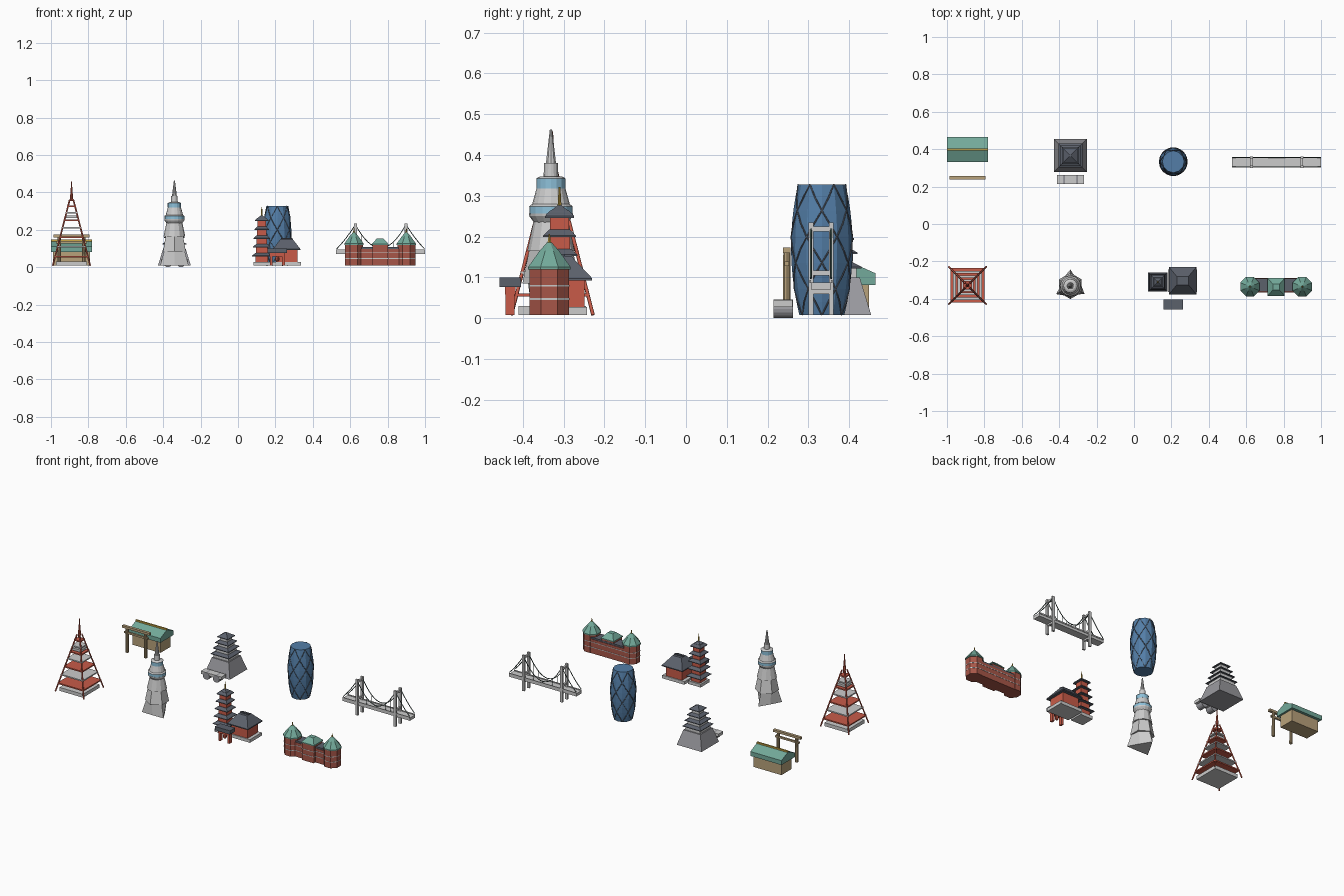
import bpy, bmesh, math
from mathutils import Vector

if "Cube" in bpy.data.objects:
    bpy.data.objects.remove(bpy.data.objects["Cube"])

MATS = {}
COLORS = dict(red=(0.78, 0.36, 0.29), brick=(0.65, 0.34, 0.29), white=(0.88, 0.88, 0.87),
              green=(0.45, 0.66, 0.60), tan=(0.72, 0.63, 0.48), gold=(0.80, 0.66, 0.28),
              dark=(0.36, 0.38, 0.42), stone=(0.60, 0.60, 0.62), glass=(0.33, 0.49, 0.65),
              sky=(0.55, 0.75, 0.85), cable=(0.30, 0.38, 0.36))
G = 0.008  # common foot level


def paint(ob, key):
    if key:
        if key not in MATS:
            m = bpy.data.materials.new(key + "_paint")
            m.diffuse_color = (*[c ** 2.2 for c in COLORS[key]], 1)
            m.use_nodes = True
            m.node_tree.nodes["Principled BSDF"].inputs["Base Color"].default_value = m.diffuse_color
            MATS[key] = m
        ob.data.materials.append(MATS[key])
    return ob


def make(name, bm, key):
    bmesh.ops.recalc_face_normals(bm, faces=bm.faces)
    me = bpy.data.meshes.new(name)
    bm.to_mesh(me)
    bm.free()
    ob = bpy.data.objects.new(name, me)
    bpy.context.collection.objects.link(ob)
    return paint(ob, key)


def skin(name, rings, key):
    """Join equal-length loops of points and cap both ends."""
    bm = bmesh.new()
    loops = [[bm.verts.new(p) for p in r] for r in rings]
    n = len(loops[0])
    for a, b in zip(loops, loops[1:]):
        for i in range(n):
            j = (i + 1) % n
            bm.faces.new((a[i], a[j], b[j], b[i]))
    bm.faces.new(loops[0])
    bm.faces.new(loops[-1])
    return make(name, bm, key)


def turned(name, x, y, prof, n, key=None, rot=0.0):
    """prof: list of (z, radius)"""
    return skin(name, [[(x + r * math.cos(rot + math.tau * i / n), y + r * math.sin(rot + math.tau * i / n), z)
                        for i in range(n)] for z, r in prof], key)


def stack(name, x, y, prof, key=None):
    """Rectangular loft. prof: list of (z, half_x, half_y)"""
    return skin(name, [[(x + sx * hx, y + sy * hy, z) for sx, sy in ((-1, -1), (1, -1), (1, 1), (-1, 1))]
                       for z, hx, hy in prof], key)


def box(name, x, y, z0, z1, hx, hy, key=None):
    return stack(name, x, y, [(z0, hx, hy), (z1, hx, hy)], key)


def tube(name, pts, r, key=None, res=1):
    cu = bpy.data.curves.new(name, 'CURVE')
    cu.dimensions = '3D'
    cu.bevel_depth, cu.bevel_resolution, cu.use_fill_caps = r, res, True
    sp = cu.splines.new('POLY')
    sp.points.add(len(pts) - 1)
    for p, q in zip(sp.points, pts):
        p.co = (*q, 1)
    ob = bpy.data.objects.new(name, cu)
    bpy.context.collection.objects.link(ob)
    return paint(ob, key)


# --- Lattice tower: plinth, four leaning legs, plates, mast
X, Y = -0.89, -0.328
box("lattice_plinth", X, Y, G, 0.03, 0.083, 0.083, "white")
leg_w = lambda z: 0.10 - 0.09 * (z - G) / 0.352
for sx in (-1, 1):
    for sy in (-1, 1):
        tube("lattice_leg", [(X + sx * leg_w(z), Y + sy * leg_w(z), z) for z in (G, 0.36)], 0.0045, "red")
for i, z in enumerate((0.057, 0.11, 0.16, 0.21, 0.252, 0.29, 0.325)):
    w = leg_w(z) + 0.004
    box("lattice_plate", X, Y, z - 0.004, z + 0.004, w, w, "white" if i % 2 else "red")
box("lattice_observatory", X, Y, 0.262, 0.276, 0.03, 0.03, "white")
turned("lattice_mast", X, Y, [(0.355, 0.010), (0.41, 0.005), (0.458, 0.002)], 8, "red")

# --- Tall round tower: three-sided foot blending to rings
X, Y = -0.34, -0.331
hexring = lambda z, ra, rb: [(X + r * math.cos(math.pi / 2 + i * math.pi / 3),
                             Y + r * math.sin(math.pi / 2 + i * math.pi / 3), z)
                            for i in range(6) for r in [rb if i % 2 else ra]]
skin("tower_foot", [hexring(G, 0.088, 0.046), hexring(0.085, 0.064, 0.056)], "white")
turned("tower_shaft_lower", X, Y, [(0.085, 0.070), (0.165, 0.054)], 6, "white", math.pi / 2)
turned("tower_shaft_upper", X, Y, [(0.165, 0.058), (0.245, 0.041)], 12, "white")
turned("tower_deck", X, Y, [(0.235, 0.042), (0.25, 0.053), (0.257, 0.054)], 16, "white")
turned("tower_deck_windows", X, Y, [(0.257, 0.053), (0.274, 0.053)], 16, "sky")
turned("tower_neck", X, Y, [(0.274, 0.054), (0.28, 0.046), (0.32, 0.035)], 16, "white")
turned("tower_gallery", X, Y, [(0.318, 0.036), (0.342, 0.036)], 16, "sky")
turned("tower_gallery_cap", X, Y, [(0.342, 0.037), (0.348, 0.026), (0.348, 0.018), (0.38, 0.017)], 16, "white")
turned("tower_spire", X, Y, [(0.38, 0.013), (0.463, 0.003)], 10, "white")

# --- Pagoda
X, Y = 0.127, -0.31
box("pagoda_plinth", X, Y, G, 0.028, 0.044, 0.044, "white")
for i in range(5):
    z, r, b = 0.028 + i * 0.047, 0.052 - 0.004 * i, 0.033 - 0.0025 * i
    box("pagoda_storey", X, Y, z, z + 0.034, b, b, "red")
    stack("pagoda_roof", X, Y, [(z + 0.03, r, r), (z + 0.034, r, r), (z + 0.048, b, b)], "dark")
stack("pagoda_cap", X, Y, [(0.255, 0.033, 0.033), (0.277, 0.004, 0.004)], "dark")
turned("pagoda_finial", X, Y, [(0.27, 0.005), (0.322, 0.002)], 8, "gold")

# --- Temple hall with flared hip roof
X, Y = 0.26, -0.303
box("hall_plinth", X, Y, G, 0.028, 0.078, 0.06, "white")
box("hall_walls", X, Y, 0.028, 0.098, 0.057, 0.054, "red")
stack("hall_roof", X, Y, [(0.092, 0.073, 0.073), (0.098, 0.073, 0.073), (0.152, 0.031, 0.022)], "dark")
box("hall_ridge", X, Y, 0.15, 0.157, 0.031, 0.006, "dark")

# --- Temple gate with hanging lantern
X, Y = 0.21, -0.431
for sx in (-1, 1):
    box("gate_post", X + sx * 0.033, Y, G, 0.078, 0.007, 0.011, "red")
box("gate_beam", X, Y, 0.058, 0.077, 0.042, 0.013, "red")
box("gate_roof", X, Y, 0.076, 0.10, 0.053, 0.026, "dark")
turned("gate_lantern", X, Y, [(0.03, 0.006), (0.036, 0.011), (0.05, 0.011), (0.058, 0.006)], 8, "red")

# --- Brick station: body, octagonal end towers, central block
X, Y = 0.76, -0.327
box("station_body", X, Y, G, 0.098, 0.145, 0.038, "brick")
box("station_roof", X, Y, 0.098, 0.108, 0.135, 0.035, "dark")
for z in (0.045, 0.078):
    box("station_band", X, Y, z, z + 0.004, 0.146, 0.0395, "white")
    box("station_centre_band", X, Y - 0.01, z, z + 0.004, 0.0435, 0.0455, "white")
for sx in (-1, 1):
    x, y = X + sx * 0.14, Y - 0.008
    turned("station_tower", x, y, [(G, 0.052), (0.122, 0.052)], 8, "brick", math.pi / 8)
    for z in (0.045, 0.078):
        turned("station_tower_band", x, y, [(z, 0.0532), (z + 0.004, 0.0532)], 8, "white", math.pi / 8)
    turned("station_dome", x, y, [(0.12, 0.056), (0.126, 0.056), (0.165, 0.026), (0.186, 0.006)], 8, "green", math.pi / 8)
    turned("station_finial", x, y, [(0.184, 0.005), (0.206, 0.002)], 6, "gold")
box("station_centre", X, Y - 0.01, G, 0.118, 0.042, 0.044, "brick")
stack("station_centre_roof", X, Y - 0.01, [(0.118, 0.045, 0.047), (0.123, 0.045, 0.047), (0.153, 0.018, 0.016)], "green")

# --- Suspension bridge
X, Y = 0.7625, 0.331
box("bridge_deck", X, Y, 0.07, 0.088, 0.2375, 0.025, "white")
for sy in (-1, 1):
    box("bridge_rail", X, Y + sy * 0.026, 0.086, 0.094, 0.2375, 0.002, "white")
    y = Y + sy * 0.025
    sag = lambda u: 0.103 + 0.125 * (u / 0.135) ** 2
    main = [0.135 * (i / 8 - 1) for i in range(17)]
    tube("bridge_main_cable", [(X + u, y, sag(u)) for u in main], 0.0025, "cable")
    for u in main[2:-1:2]:
        tube("bridge_hanger", [(X + u, y, 0.088), (X + u, y, sag(u))], 0.001, "cable", 0)
    for sx in (-1, 1):
        box("bridge_leg", X + sx * 0.135, y, G, 0.235, 0.008, 0.006, "white")
        tube("bridge_side_cable", [(X + sx * (0.135 + 0.10 * t), y, 0.228 - 0.16 * t + 0.03 * t * t)
                                   for t in (0, 0.25, 0.5, 0.75, 1)], 0.0025, "cable")
for sx in (-1, 1):
    for z in (0.06, 0.105, 0.213):
        box("bridge_crossbeam", X + sx * 0.135, Y, z, z + 0.012, 0.006, 0.022, "white")

# --- Bulging glass tower with crossing ribs
X, Y = 0.21, 0.333
rad = lambda z: 0.0755 - 0.0175 * ((z - 0.175) / 0.155) ** 2
zs = [G + 0.32 * i / 10 for i in range(11)]
turned("glass_tower", X, Y, [(z, rad(z)) for z in zs], 12, "glass")
for k in range(6):
    for s in (-1, 1):
        pts = []
        for i, z in enumerate(zs):
            a = math.tau * k / 6 + s * i * math.pi / 12
            pts.append((X + rad(z) * math.cos(a) * 0.995, Y + rad(z) * math.sin(a) * 0.995, z))
        tube("glass_tower_rib", pts, 0.002, "dark", 0)

# --- Castle keep with sloped stone base and tiered roofs
X, Y = -0.34, 0.366
stack("castle_base", X, Y, [(G, 0.088, 0.088), (0.10, 0.06, 0.06)], "stone")
for i in range(4):
    z, b = 0.10 + i * 0.035, 0.052 - 0.009 * i
    box("castle_storey", X, Y, z, z + 0.027, b, b)
    t = b - 0.009 if i < 3 else 0.004
    stack("castle_roof", X, Y, [(z + 0.022, b + 0.012, b + 0.012), (z + 0.026, b + 0.012, b + 0.012),
                                (z + (0.037 if i < 3 else 0.048), t, t)], "dark")

# --- Stone footbridge on two round arches
Y = 0.238
for x in (-0.375, -0.305):
    arch = turned("footbridge_arch", 0, 0, [(-0.024, 0.023), (0.024, 0.023)], 16, "stone")
    arch.rotation_euler.x = math.pi / 2
    arch.location = (x, Y, 0.023)
box("footbridge_deck", X, Y, 0.027, 0.045, 0.073, 0.023, "white")

# --- Shrine hall with gabled roof
X, Y = -0.89, 0.398
box("shrine_walls", X, Y, G, 0.09, 0.098, 0.05, "tan")
section = [(-0.067, 0.082), (0.067, 0.082), (0.067, 0.11), (0, 0.14), (-0.067, 0.11)]
skin("shrine_roof", [[(X + sx * 0.11, Y + y, z) for y, z in section] for sx in (-1, 1)], "green")
box("shrine_ridge", X, Y, 0.137, 0.147, 0.11, 0.005, "gold")

# --- Shrine gateway
Y = 0.247
for sx in (-1, 1):
    turned("gateway_post", X + sx * 0.065, Y, [(G, 0.010), (0.162, 0.009)], 10, "tan")
box("gateway_top_beam", X, Y, 0.16, 0.174, 0.097, 0.009, "tan")
box("gateway_tie_beam", X, Y, 0.128, 0.139, 0.083, 0.006, "tan")
